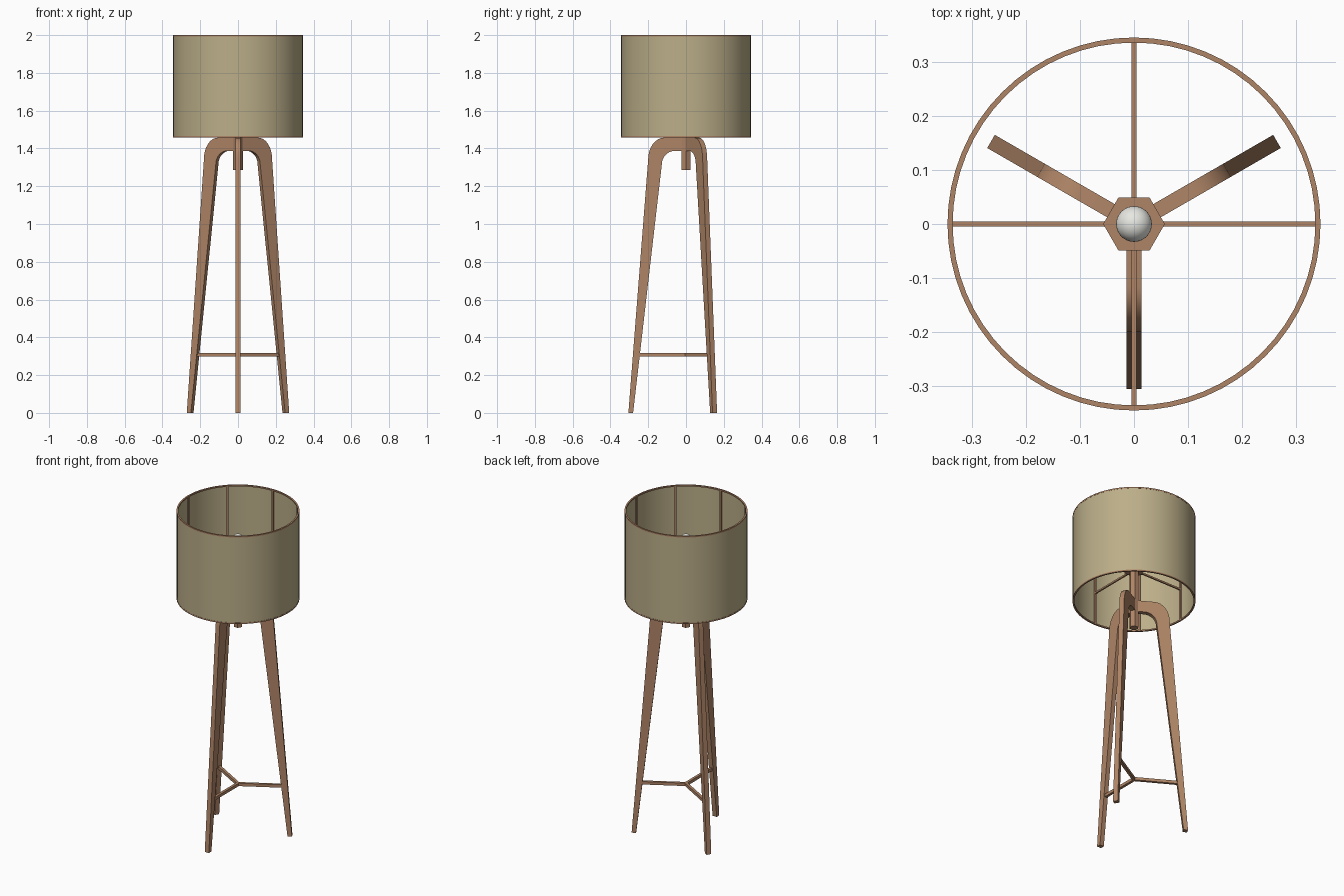
import bpy, bmesh
from math import sin, cos, pi, radians
from mathutils import Matrix

cube = bpy.data.objects.get("Cube")
if cube:
    bpy.data.objects.remove(cube, do_unlink=True)


def material(name, rgb):
    m = bpy.data.materials.new(name)
    m.use_nodes = True
    m.diffuse_color = (*rgb, 1)
    m.node_tree.nodes["Principled BSDF"].inputs["Base Color"].default_value = (*rgb, 1)
    return m


wood = material("warm_wood", (0.43, 0.235, 0.135))
fabric = material("beige_fabric", (0.50, 0.425, 0.25))
glass = material("white_glass", (0.8, 0.8, 0.76))


def finish(bm, name, mat, smooth=False):
    bmesh.ops.recalc_face_normals(bm, faces=bm.faces)
    me = bpy.data.meshes.new(name)
    bm.to_mesh(me)
    bm.free()
    me.materials.append(mat)
    ob = bpy.data.objects.new(name, me)
    bpy.context.collection.objects.link(ob)
    if smooth:
        bpy.ops.object.select_all(action="DESELECT")
        ob.select_set(True)
        bpy.context.view_layer.objects.active = ob
        bpy.ops.object.shade_smooth_by_angle(angle=radians(35))
    return ob


def lathe(name, profile, mat, sides=64, closed=False, smooth=True):
    """Spin an (r, z) profile around the z axis."""
    bm = bmesh.new()
    vs = [bm.verts.new((r, 0, z)) for r, z in profile]
    pairs = list(zip(vs, vs[1:])) + ([(vs[-1], vs[0])] if closed else [])
    es = [bm.edges.new(p) for p in pairs]
    bmesh.ops.spin(bm, geom=vs + es, axis=(0, 0, 1), cent=(0, 0, 0),
                   angle=2 * pi, steps=sides, use_duplicate=False)
    bmesh.ops.remove_doubles(bm, verts=bm.verts, dist=1e-5)
    return finish(bm, name, mat, smooth)


def box(name, x0, x1, width, z0, z1, angle):
    """Box running outward along a radius at the given angle."""
    bm = bmesh.new()
    size = Matrix.Diagonal((x1 - x0, width, z1 - z0, 1))
    place = Matrix.Translation(((x0 + x1) / 2, 0, (z0 + z1) / 2))
    bmesh.ops.create_cube(bm, size=1, matrix=Matrix.Rotation(angle, 4, "Z") @ place @ size)
    return finish(bm, name, wood)


def arc(cx, cz, rx, rz, steps=8):
    return [(cx + rx * cos(i * pi / 2 / steps), cz + rz * sin(i * pi / 2 / steps))
            for i in range(steps + 1)]


# Bent legs: tapered side profile with a rounded shoulder, extruded sideways
leg_width = 0.028
outer = [(0.305, 0)] + arc(0.115, 1.345, 0.085, 0.112) + [(0, 1.457)]
inner = [(0.28, 0)] + arc(0.06, 1.315, 0.068, 0.072) + [(0, 1.387)]
for i, angle in enumerate((-90, 30, 150)):
    turn = radians(angle)
    bm = bmesh.new()
    face = bm.faces.new([bm.verts.new((r, -leg_width / 2, z)) for r, z in outer + inner[::-1]])
    side = bmesh.ops.extrude_face_region(bm, geom=[face])["geom"]
    bmesh.ops.translate(bm, vec=(0, leg_width, 0),
                        verts=[v for v in side if isinstance(v, bmesh.types.BMVert)])
    bm.transform(Matrix.Rotation(turn, 4, "Z"))
    finish(bm, f"leg_{i + 1}", wood, True)
    # Stretcher bar from the centre to the leg
    box(f"stretcher_{i + 1}", 0, 0.25, 0.016, 0.298, 0.316, turn)

# Six-sided post and the hub it carries
lathe("post", [(0, 1.285), (0.026, 1.285), (0.026, 1.66), (0, 1.66)], wood, 6, smooth=False)
lathe("hub", [(0, 1.65), (0.057, 1.65), (0.057, 1.69), (0, 1.69)], wood, 6, smooth=False)

# Light bulb
dome = [(0.033 * cos(a), 1.82 + 0.033 * sin(a)) for a in [i * pi / 20 for i in range(-4, 10)]]
lathe("bulb", [(0, 1.685), (0.016, 1.685), (0.018, 1.75)] + dome + [(0, 1.853)], glass, 32)

# Spokes holding the shade
for i in range(4):
    box(f"spoke_{i + 1}", 0.04, 0.338, 0.009, 1.655, 1.665, i * pi / 2)

# Upright ribs inside the shade
for i in range(8):
    box(f"shade_rib_{i + 1}", 0.335, 0.342, 0.011, 1.465, 1.995, i * pi / 4)

# Fabric shade and its wooden rims
lathe("shade", [(0.3435, 1.46), (0.3435, 1.997)], fabric)
for name, z in (("lower_rim", 1.457), ("upper_rim", 1.992)):
    lathe(name, [(0.335, z), (0.3445, z), (0.3445, z + 0.008), (0.335, z + 0.008)],
          wood, closed=True)
